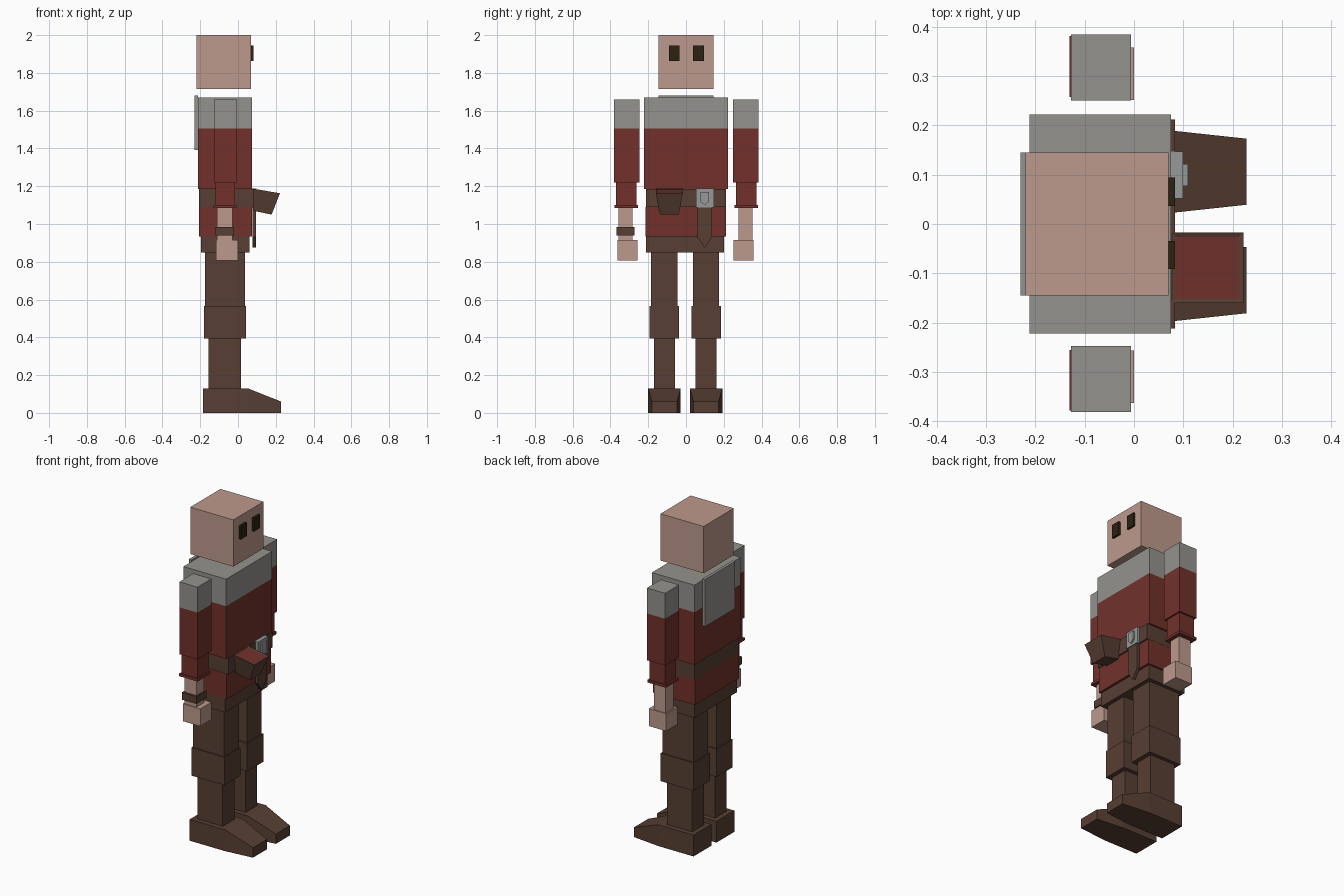
import bpy, bmesh
from mathutils import Vector

if "Cube" in bpy.data.objects:
    bpy.data.objects.remove(bpy.data.objects["Cube"])


def material(name, rgb):
    m = bpy.data.materials.new(name)
    m.diffuse_color = (*rgb, 1)
    m.use_nodes = True
    m.node_tree.nodes["Principled BSDF"].inputs["Base Color"].default_value = m.diffuse_color
    return m


SKIN = material("skin", (0.515, 0.322, 0.262))
GREY = material("grey cloth", (0.30, 0.29, 0.266))
RED = material("red cloth", (0.168, 0.031, 0.024))
BROWN = material("brown leather", (0.095, 0.049, 0.032))
DARK = material("dark eye", (0.025, 0.016, 0.006))
METAL = material("buckle metal", (0.31, 0.32, 0.32))


def finish(name, bm, *mats):
    bmesh.ops.recalc_face_normals(bm, faces=bm.faces)
    me = bpy.data.meshes.new(name)
    bm.to_mesh(me)
    bm.free()
    for m in mats:
        me.materials.append(m)
    ob = bpy.data.objects.new(name, me)
    bpy.context.collection.objects.link(ob)
    return ob


def box_mesh(x, y, z):
    bm = bmesh.new()
    bmesh.ops.create_cube(bm, size=1)
    for v in bm.verts:
        v.co = [a[0] + (c + 0.5) * (a[1] - a[0]) for a, c in zip((x, y, z), v.co)]
    return bm


def box(name, x, y, z, mat):
    return finish(name, box_mesh(x, y, z), mat)


def two_tone(name, x, y, z, split, low, high):
    """Box cut at one height, a colour above and a colour below."""
    bm = box_mesh(x, y, z)
    bmesh.ops.bisect_plane(bm, geom=bm.verts[:] + bm.edges[:] + bm.faces[:],
                           plane_co=(0, 0, split), plane_no=(0, 0, 1))
    for f in bm.faces:
        f.material_index = int(f.calc_center_median().z > split)
    return finish(name, bm, low, high)


def prism(name, outline, depth, mat):
    """Extrude a 3D outline along a vector."""
    bm = bmesh.new()
    face = bm.faces.new([bm.verts.new(p) for p in outline])
    ext = bmesh.ops.extrude_face_region(bm, geom=[face])
    bmesh.ops.translate(bm, vec=Vector(depth),
                        verts=[g for g in ext["geom"] if isinstance(g, bmesh.types.BMVert)])
    if face.is_valid and len(bm.faces) == len(outline) + 1:
        bm.faces.new(face.verts)
    return finish(name, bm, mat)


# Head and eyes
box("head", (-0.22, 0.07), (-0.145, 0.145), (1.715, 2.0), SKIN)
for side, y in (("right", -0.0625), ("left", 0.0655)):
    box(side + "_eye", (0.065, 0.083), (y - 0.0285, y + 0.0285), (1.863, 1.945), DARK)

# Torso, belt, tunic skirt, hips and hood on the back
two_tone("torso", (-0.212, 0.075), (-0.222, 0.222), (1.185, 1.67), 1.505, RED, GREY)
box("belt", (-0.207, 0.083), (-0.212, 0.212), (1.09, 1.185), BROWN)
box("tunic_skirt", (-0.207, 0.074), (-0.214, 0.211), (0.935, 1.09), RED)
box("hips", (-0.197, 0.06), (-0.211, 0.2), (0.85, 0.935), BROWN)
box("hood", (-0.23, -0.212), (-0.145, 0.145), (1.393, 1.68), GREY)

# Arms: sleeve, lower sleeve, cuff, wrist and hand
for side, s, shift in (("right", -1, 0.0), ("left", 1, 0.003)):
    def span(a, b):
        return tuple(sorted((s * (a + shift), s * (b + shift))))
    two_tone(side + "_sleeve", (-0.128, -0.006), span(0.247, 0.381), (1.22, 1.66),
             1.505, RED, GREY)
    box(side + "_lower_sleeve", (-0.12, -0.015), span(0.263, 0.370), (1.1, 1.22), RED)
    box(side + "_cuff", (-0.131, -0.007), span(0.255, 0.378), (1.084, 1.1), RED)
    inward = 0.008 if s > 0 else 0
    box(side + "_wrist", (-0.11, -0.03), span(0.282 - inward, 0.357 - inward), (0.91, 1.085), SKIN)
    box(side + "_hand", (-0.117, 0.0), span(0.256 - inward, 0.363 - inward),
        (0.808, 0.914), SKIN)
box("bracelet", (-0.12, -0.022), (-0.368, -0.272), (0.94, 0.985), BROWN)

# Legs and tapered boots
for side, y in (("right", -0.114), ("left", 0.106)):
    for part, x, w, z in (("thigh", (-0.175, 0.036), 0.07, (0.565, 0.85)),
                          ("knee", (-0.18, 0.042), 0.078, (0.395, 0.565)),
                          ("shin", (-0.155, 0.016), 0.056, (0.13, 0.395))):
        box(f"{side}_{part}", x, (y - w, y + w), z, BROWN)
    bm = bmesh.new()
    rings = [[bm.verts.new((x, y + a * w, z)) for a, z in ((-1, 0), (1, 0), (1, h), (-1, h))]
             for x, w, h in ((-0.185, 0.086, 0.13), (0.052, 0.086, 0.13), (0.228, 0.067, 0.06))]
    for r, q in zip(rings, rings[1:]):
        for i in range(4):
            bm.faces.new((r[i], r[i - 1], q[i - 1], q[i]))
    bm.faces.new(rings[0])
    bm.faces.new(rings[-1])
    finish(side + "_boot", bm, BROWN)

# Belt pouch: tilted, tapering down, red inset top
bm = bmesh.new()
top = [bm.verts.new(p) for p in ((0.073, -0.16, 1.188), (0.222, -0.16, 1.163),
                                 (0.222, -0.017, 1.163), (0.073, -0.017, 1.188))]
low = [bm.verts.new(p) for p in ((0.08, -0.138, 1.07), (0.178, -0.138, 1.05),
                                 (0.178, -0.038, 1.05), (0.08, -0.038, 1.07))]
lid = bm.faces.new(top)
bm.faces.new(low)
for i in range(4):
    bm.faces.new((top[i], top[i - 1], low[i - 1], low[i]))
bmesh.ops.recalc_face_normals(bm, faces=bm.faces)
bmesh.ops.inset_individual(bm, faces=[lid], thickness=0.013, depth=-0.003)
lid.material_index = 1
finish("pouch", bm, BROWN, RED)

# Buckle with shield emblem and hanging strap
box("buckle", (0.075, 0.099), (0.052, 0.147), (1.088, 1.188), METAL)
prism("buckle_shield", [(0.095, y, z) for y, z in ((0.077, 1.17), (0.122, 1.17), (0.122, 1.118),
      (0.1, 1.1), (0.077, 1.118))], (0.014, 0, 0), METAL)
prism("belt_strap", [(0.076, y, z) for y, z in ((0.06, 1.1), (0.138, 1.1), (0.138, 0.93),
      (0.099, 0.875), (0.06, 0.93))], (0.018, 0, 0), BROWN)
